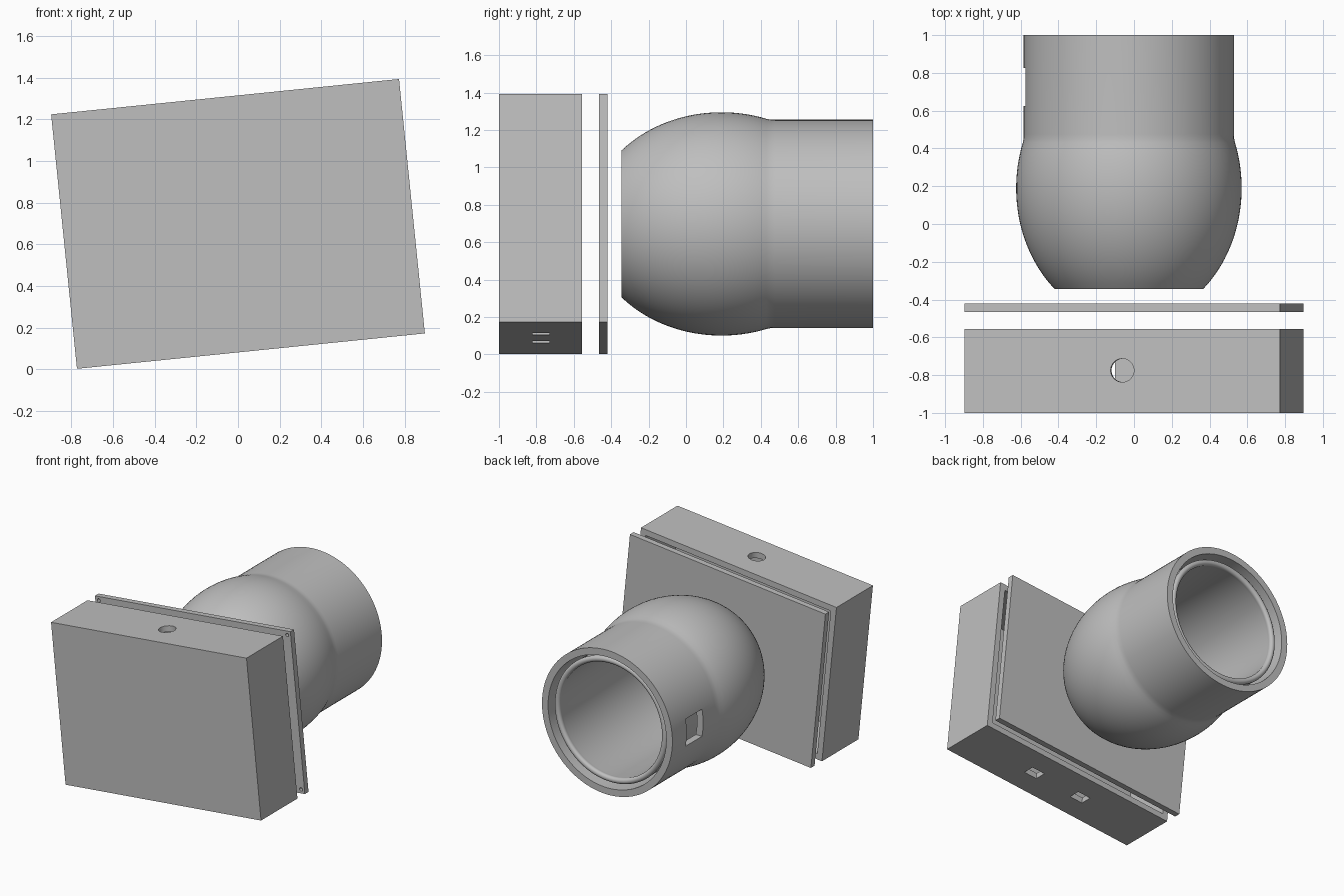
import bpy, bmesh, math
from mathutils import Matrix, Vector

if "Cube" in bpy.data.objects:
    bpy.data.objects.remove(bpy.data.objects["Cube"])

grey = bpy.data.materials.new("grey_plastic")
grey.diffuse_color = (0.52, 0.52, 0.52, 1)
grey.use_nodes = True
grey.node_tree.nodes["Principled BSDF"].inputs["Base Color"].default_value = grey.diffuse_color

CENTRE_Z = 0.698
TILT = math.radians(-5.8)
W, H = 1.678, 1.227          # size of case and plate
WALL = 0.045


def finish(name, bm):
    bmesh.ops.recalc_face_normals(bm, faces=bm.faces)
    me = bpy.data.meshes.new(name)
    bm.to_mesh(me)
    bm.free()
    me.materials.append(grey)
    ob = bpy.data.objects.new(name, me)
    bpy.context.collection.objects.link(ob)
    return ob


def box(name, x, y, z):
    """Box from (min, max) ranges."""
    bm = bmesh.new()
    bmesh.ops.create_cube(bm, size=1)
    for v in bm.verts:
        v.co = Vector([(r[0] + r[1]) / 2 + c * (r[1] - r[0])
                       for r, c in zip((x, y, z), v.co)])
    return finish(name, bm)


def rod(name, radius, depth, location, axis):
    bm = bmesh.new()
    turn = Matrix.Rotation(math.pi / 2, 4, 'X') if axis == 'Y' else Matrix()
    bmesh.ops.create_cone(bm, cap_ends=True, segments=40, radius1=radius,
                          radius2=radius, depth=depth,
                          matrix=Matrix.Translation(location) @ turn)
    return finish(name, bm)


def lathe(name, profile, steps=96):
    """Closed solid from (radius, y) points turned about the y axis."""
    bm = bmesh.new()
    vs = [bm.verts.new((r, y, 0)) for r, y in profile]
    es = [bm.edges.new(p) for p in zip(vs, vs[1:])]
    bmesh.ops.spin(bm, geom=vs + es, cent=(0, 0, 0), axis=(0, 1, 0),
                   angle=2 * math.pi, steps=steps)
    bmesh.ops.remove_doubles(bm, verts=bm.verts, dist=1e-5)
    return finish(name, bm)


def cut(ob, cutters):
    for c in cutters:
        c.hide_render = True
        mod = ob.modifiers.new("cut", 'BOOLEAN')
        mod.object = c
        mod.solver = 'EXACT'
    dg = bpy.context.evaluated_depsgraph_get()
    me = bpy.data.meshes.new_from_object(ob.evaluated_get(dg))
    ob.modifiers.clear()
    ob.data = me
    for c in cutters:
        bpy.data.objects.remove(c)


def shade(ob, angle=30):
    bpy.ops.object.select_all(action='DESELECT')
    ob.select_set(True)
    bpy.context.view_layer.objects.active = ob
    bpy.ops.object.shade_smooth_by_angle(angle=math.radians(angle))


# Hollow case, open at the back, with a top hole and two bottom slots
case = box("case", (-W / 2, W / 2), (-1, -0.555), (-H / 2, H / 2))
cutters = [box("cavity", (-W / 2 + WALL, W / 2 - WALL), (-1 + WALL, -0.4),
               (-H / 2 + WALL, H / 2 - WALL)),
           rod("top_hole", 0.062, 0.3, (0, -0.775, H / 2), 'Z')]
for s in (-1, 1):
    cutters.append(box("slot", (s * 0.213 - 0.055, s * 0.213 + 0.055),
                       (-0.82, -0.73), (-H / 2 - 0.1, -H / 2 + 0.1)))
cut(case, cutters)

# Back plate with blind screw holes in the corners of its inner face
plate = box("back_plate", (-W / 2, W / 2), (-0.465, -0.42), (-H / 2, H / 2))
cut(plate, [rod("screw_hole", 0.013, 0.06,
                (sx * (W / 2 - 0.03), -0.465, sz * (H / 2 - 0.03)), 'Y')
            for sx in (-1, 1) for sz in (-1, 1)])

for ob in (case, plate):
    ob.location.z = CENTRE_Z
    ob.rotation_euler.y = TILT
    shade(ob)

# Swelling body running into a double-walled tube
R = 0.557
profile = [(0, -0.345)]
for i in range(25):
    y = -0.345 + i * (0.43 + 0.345) / 24
    profile.append((0.597 * math.sqrt(1 - ((y - 0.19) / 0.71) ** 2), y))
profile += [(0.5575, 0.452), (R, 0.475), (R, 1), (0.505, 1), (0.505, 0.5), (0.475, 0.5)]
# rounded lip of the inner sleeve
profile += [(0.4575 + 0.0225 * math.cos(a), 0.945 + 0.0225 * math.sin(a))
            for a in [math.pi * (k / 8 - 0.15) for k in range(11)]]
profile += [(0.44, 0.92), (0.44, -0.2), (0, -0.2)]
body = lathe("tube_body", profile)

# Window through the outer wall on the left
cut(body, [box("window", (-0.7, -0.482), (0.625, 0.825), (-0.105, 0.105))])
body.location = (-0.027, 0, CENTRE_Z)
shade(body)
